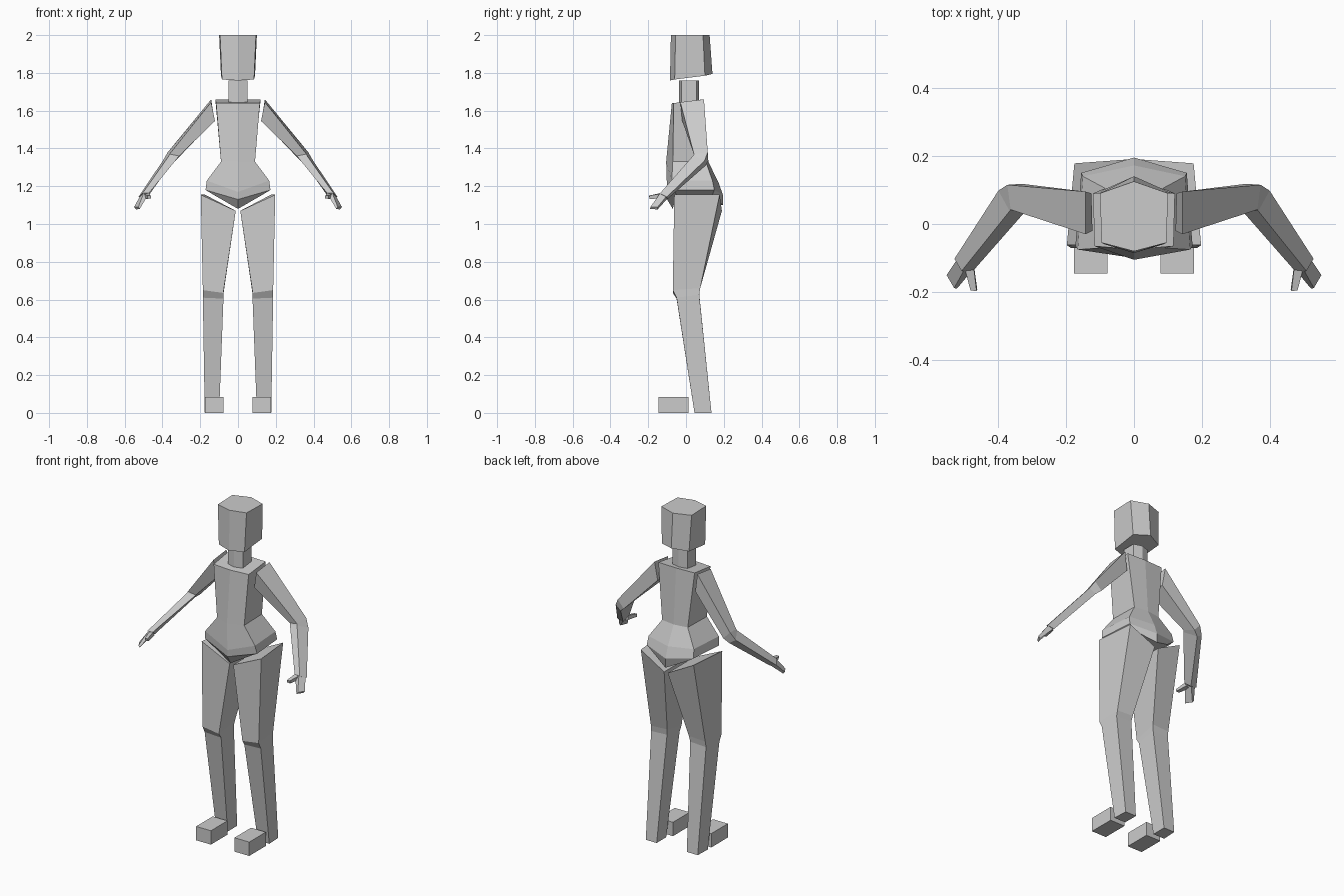
import bpy, bmesh

grey = bpy.data.materials.new("plain grey")
grey.diffuse_color = (0.6, 0.6, 0.6, 1)


def loft(name, rings, mirror=False):
    """Skin a stack of closed rings, cap both ends; mirror makes the left copy."""
    for side, sx in (("", 1), ("_left", -1)) if mirror else (("", 1),):
        bm = bmesh.new()
        rows = [[bm.verts.new((x * sx, y, z)) for x, y, z in r] for r in rings]
        n = len(rows[0])
        for a, b in zip(rows, rows[1:]):
            for i in range(n):
                j = (i + 1) % n
                quad = list(dict.fromkeys((a[i], a[j], b[j], b[i])))
                bm.faces.new(quad)
        bm.faces.new(rows[0])
        bm.faces.new(rows[-1])
        bmesh.ops.remove_doubles(bm, verts=bm.verts, dist=1e-5)
        bmesh.ops.recalc_face_normals(bm, faces=bm.faces)
        me = bpy.data.meshes.new(name + side)
        bm.to_mesh(me)
        bm.free()
        me.materials.append(grey)
        bpy.context.collection.objects.link(bpy.data.objects.new(name + side, me))


def hexring(front, fside, bside, back):
    """Symmetric six-sided ring: front and back are (y, z), sides are (x, y, z)."""
    m = lambda p: (-p[0], p[1], p[2])
    return [(0, *front), fside, bside, (0, *back), m(bside), m(fside)]


# head, tapered towards the chin
loft("head", [
    hexring((-.085, 1.76), (.085, -.06, 1.765), (.09, .10, 1.785), (.14, 1.795)),
    hexring((-.08, 2.0), (.095, -.055, 2.0), (.1, .09, 2.0), (.125, 2.0))])

# neck
loft("neck", [hexring((-.037, z), (.05, -.025, z), (.05, .055, z), (.07, z))
              for z in (1.64, 1.76)])

# torso: shoulders, waist, hips and the pointed underside
loft("torso", [
    hexring((-.075, 1.64), (.116, -.065, 1.64), (.12, .09, 1.66), (.095, 1.66)),
    hexring((-.105, 1.33), (.09, -.07, 1.33), (.085, .105, 1.33), (.118, 1.33)),
    hexring((-.1, 1.17), (.165, -.075, 1.23), (.15, .14, 1.23), (.172, 1.22)),
    hexring((-.1, 1.13), (.172, -.065, 1.18), (.155, .15, 1.18), (.195, 1.155)),
    hexring((-.07, 1.08), (.13, -.05, 1.155), (.12, .14, 1.155), (.195, 1.10))])

# leg: slanted hip cut, bent knee, ankle
loft("leg", [
    [(.197, -.062, 1.155), (.012, -.062, 1.07), (.012, .19, 1.07), (.175, .178, 1.155)],
    [(.186, -.07, .65), (.078, -.07, .635), (.072, .075, .665), (.18, .075, .66)],
    [(.186, -.05, .61), (.077, -.05, .605), (.077, .07, .63), (.182, .07, .625)],
    [(.176, .045, 0), (.1, .045, 0), (.1, .135, 0), (.172, .135, 0)]], True)

# foot block in front of the ankle
loft("foot", [[(.176, -.145, z), (.078, -.145, z), (.078, .012, z), (.176, .012, z)]
              for z in (0, .083)], True)

# arm: shoulder, elbow wedge, wrist
loft("arm", [
    [(.142, -.03, 1.645), (.142, .095, 1.66), (.125, .09, 1.55), (.122, -.02, 1.545)],
    [(.362, .042, 1.37), (.372, .115, 1.38), (.33, .118, 1.335), (.312, .045, 1.36)],
    [(.365, .038, 1.362), (.398, .098, 1.335), (.36, .105, 1.31), (.318, .038, 1.352)],
    [(.506, -.138, 1.162), (.527, -.102, 1.143), (.485, -.097, 1.133), (.47, -.135, 1.165)]], True)

# flat hand and thumb
loft("hand", [
    [(.5, -.138, 1.162), (.52, -.105, 1.145), (.49, -.1, 1.133), (.474, -.135, 1.158)],
    [(.528, -.188, 1.09), (.55, -.15, 1.09), (.54, -.15, 1.077), (.52, -.19, 1.08)]], True)
loft("thumb", [
    [(.497, -.13, 1.16), (.495, -.12, 1.135), (.47, -.12, 1.14), (.47, -.13, 1.165)],
    [(.48, -.195, 1.15), (.48, -.192, 1.133), (.46, -.192, 1.135), (.462, -.197, 1.15)]], True)
